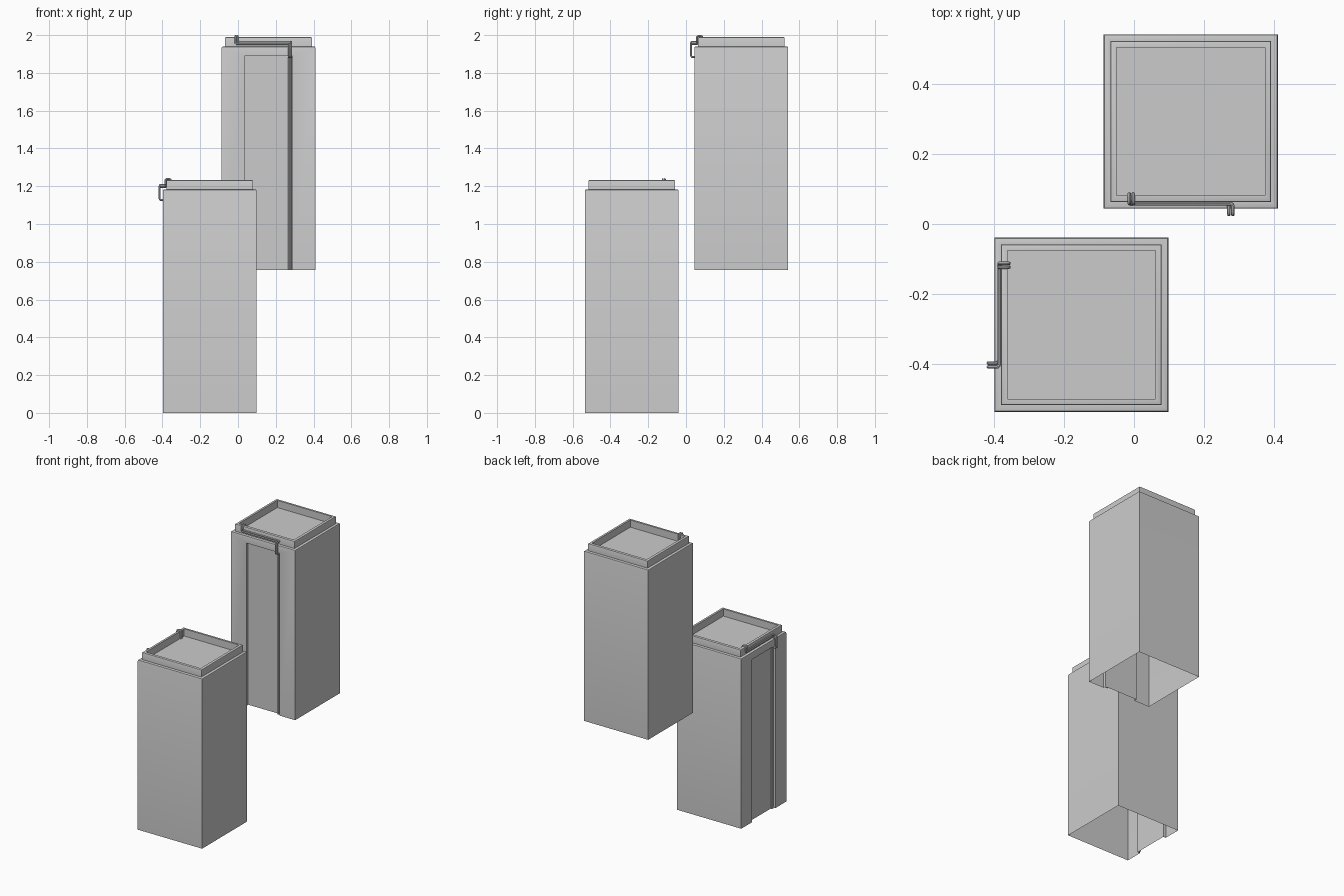
import bpy, bmesh
from math import radians
from mathutils import Vector, Matrix

if "Cube" in bpy.data.objects:
    bpy.data.objects.remove(bpy.data.objects["Cube"])

H = 0.248          # half width of a pillar
TOP = 1.183        # shoulder height
RIM = 1.233        # rim height
R = 0.005          # cable radius


def finish(obj, matrix):
    obj.matrix_world = matrix
    bpy.ops.object.select_all(action='DESELECT')
    obj.select_set(True)
    bpy.context.view_layer.objects.active = obj
    if obj.type == 'CURVE':
        bpy.ops.object.convert(target='MESH')
    bpy.ops.object.shade_smooth_by_angle(angle=radians(35))


def pillar(name, matrix):
    bm = bmesh.new()

    def ring(h, z):
        return [bm.verts.new((x * h, y * h, z)) for x, y in ((-1, -1), (1, -1), (1, 1), (-1, 1))]

    # Open-bottomed shell, stepped shoulder, raised rim and sunken tray
    steps = [(H, 0), (H, TOP - 0.008), (H - 0.002, TOP - 0.002), (H - 0.008, TOP),
             (0.229, TOP), (0.229, RIM - 0.005), (0.2275, RIM - 0.0015), (0.224, RIM),
             (0.211, RIM), (0.211, TOP)]
    rings = [ring(h, z) for h, z in steps]
    for n, (a, b) in enumerate(zip(rings, rings[1:])):
        for i in range(4):
            if n == 0 and i == 0:
                continue
            j = (i + 1) % 4
            bm.faces.new((a[i], a[j], b[j], b[i]))
    bm.faces.new(rings[-1])

    # Front wall with a tall recessed channel running to the bottom
    w, top, back = 0.1275, 1.133, -H + 0.02
    outline = [(-w, 0), (-w, top), (w, top), (w, 0)]
    o = [bm.verts.new((x, -H, z)) for x, z in outline]
    q = [bm.verts.new((x, back, z)) for x, z in outline]
    a, b = rings[0], rings[1]
    bm.faces.new((a[0], o[0], o[1], b[0]))
    bm.faces.new((b[0], o[1], o[2], b[1]))
    bm.faces.new((b[1], o[2], o[3], a[1]))
    for i in range(3):
        bm.faces.new((o[i], q[i], q[i + 1], o[i + 1]))
    bm.faces.new(q)
    bmesh.ops.recalc_face_normals(bm, faces=bm.faces)

    mesh = bpy.data.meshes.new(name)
    bm.to_mesh(mesh)
    bm.free()
    obj = bpy.data.objects.new(name, mesh)
    bpy.context.collection.objects.link(obj)
    finish(obj, matrix)


def rounded(points, r=0.008):
    # Replace each corner by a short quadratic arc
    pts = [Vector(p) for p in points]
    out = [pts[0]]
    for p, c, n in zip(pts, pts[1:], pts[2:]):
        a = c + (p - c).normalized() * min(r, (p - c).length * 0.45)
        b = c + (n - c).normalized() * min(r, (n - c).length * 0.45)
        for t in (0, 0.33, 0.67, 1):
            out.append(a * (1 - t) ** 2 + c * 2 * t * (1 - t) + b * t * t)
    return out + [pts[-1]]


def cable(name, matrix, xs, z, xe):
    # From the tray, over the rim, along the ledge, over the shoulder, down the channel
    near, out = -0.234, -0.265
    pts = rounded([(xs, -0.206, TOP), (xs, -0.206, RIM + R), (xs, near, RIM + R),
                   (xs, near, z), (xe, near, z), (xe, out, z),
                   (xe, out, 1.127), (xe, near, 1.127), (xe, near, 0)])
    cu = bpy.data.curves.new(name, 'CURVE')
    cu.dimensions = '3D'
    cu.bevel_depth = R
    cu.bevel_resolution = 2
    cu.use_fill_caps = True
    sp = cu.splines.new('POLY')
    sp.points.add(len(pts) - 1)
    for sp_pt, p in zip(sp.points, pts):
        sp_pt.co = (*p, 1)
    obj = bpy.data.objects.new(name, cu)
    bpy.context.collection.objects.link(obj)
    finish(obj, matrix)


# Two identical pillars: a high one facing front, a low one facing left
for tag, pos, turn in (("upper", (0.1615, 0.292, 0.757), 0), ("lower", (-0.15, -0.287, 0), -90)):
    m = Matrix.Translation(pos) @ Matrix.Rotation(radians(turn), 4, 'Z')
    pillar(tag + "_pillar", m)
    cable(tag + "_outer_cable", m, -0.175, 1.196, 0.109)
    cable(tag + "_inner_cable", m, -0.164, 1.208, 0.120)
